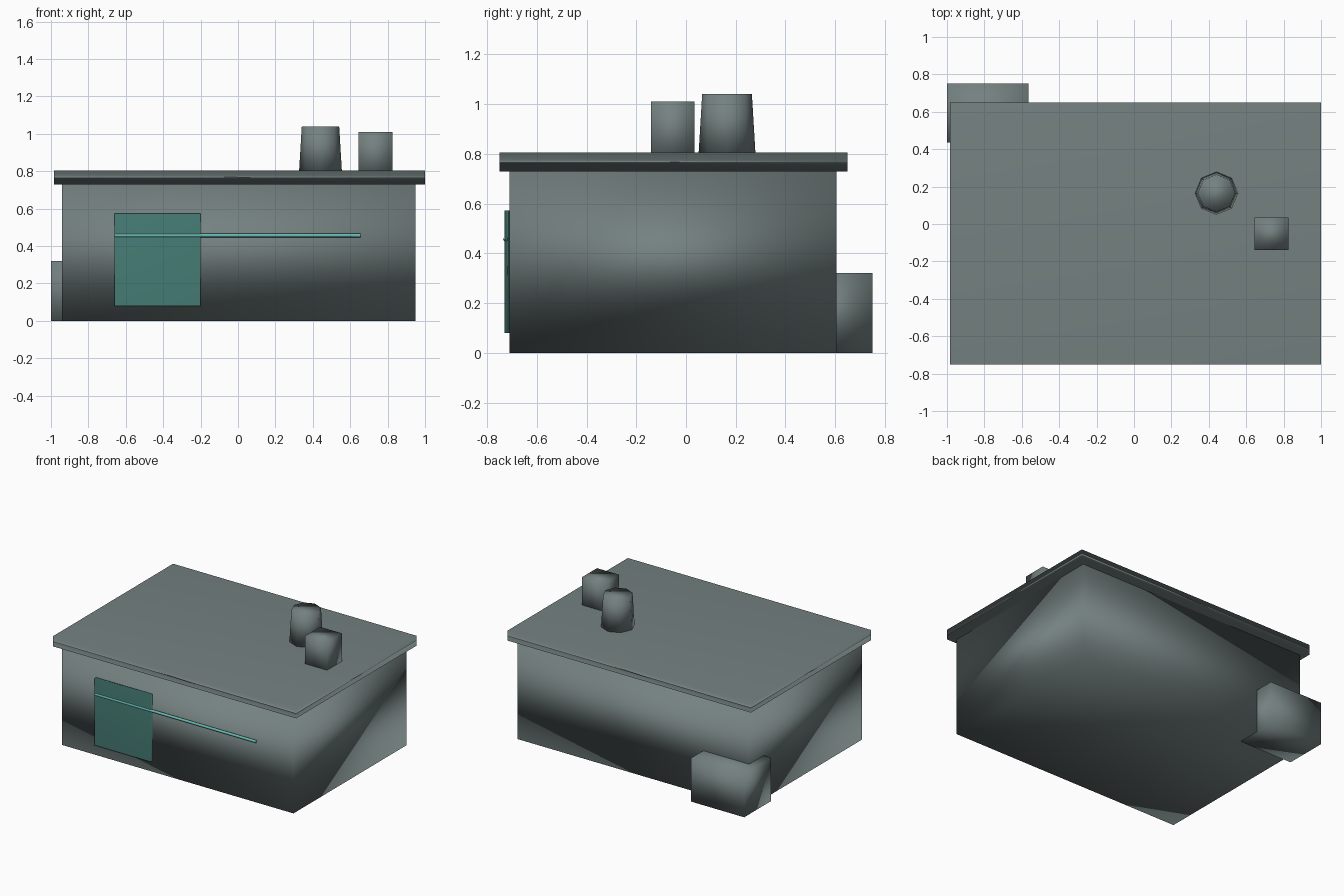
import bpy
import bmesh
from math import pi
from mathutils import Matrix, Vector

cube = bpy.data.objects.get("Cube")
if cube:
    bpy.data.objects.remove(cube, do_unlink=True)


def make_material(name, rgb):
    mat = bpy.data.materials.new(name)
    mat.use_nodes = True
    color = (*rgb, 1.0)
    mat.diffuse_color = color
    bsdf = next(n for n in mat.node_tree.nodes if n.type == "BSDF_PRINCIPLED")
    bsdf.inputs["Base Color"].default_value = color
    return mat


grey = make_material("slate grey", (0.175, 0.22, 0.217))
teal = make_material("dark teal", (0.062, 0.205, 0.18))
aqua = make_material("pale aqua", (0.14, 0.5, 0.46))


def finish(name, bm, mat):
    """Smooth-shaded object whose large faces dominate the normals."""
    mesh = bpy.data.meshes.new(name)
    bmesh.ops.recalc_face_normals(bm, faces=bm.faces)
    for face in bm.faces:
        face.smooth = True
    bm.to_mesh(mesh)
    bm.free()
    mesh.materials.append(mat)
    obj = bpy.data.objects.new(name, mesh)
    bpy.context.collection.objects.link(obj)
    mod = obj.modifiers.new("weighted normals", "WEIGHTED_NORMAL")
    mod.mode = "FACE_AREA"
    return obj


def box(name, low, high, mat):
    low, high = Vector(low), Vector(high)
    matrix = Matrix.Translation((low + high) / 2) @ Matrix.Diagonal((*(high - low), 1))
    bm = bmesh.new()
    bmesh.ops.create_cube(bm, size=1, matrix=matrix)
    return finish(name, bm, mat)


def tube(name, center, r1, r2, length, sides, rotation, mat):
    bm = bmesh.new()
    bmesh.ops.create_cone(bm, cap_ends=True, segments=sides, radius1=r1, radius2=r2,
                          depth=length, matrix=Matrix.Translation(center) @ rotation)
    return finish(name, bm, mat)


# Main building and overhanging flat roof
box("walls", (-0.94, -0.71, 0), (0.95, 0.605, 0.75), grey)
box("roof", (-0.985, -0.75, 0.73), (1.0, 0.65, 0.805), grey)

# Rooftop vent and tapered chimney
box("roof_vent", (0.645, -0.14, 0.79), (0.825, 0.035, 1.01), grey)
tube("chimney", (0.441, 0.165, 0.915), 0.115, 0.1, 0.25, 8,
     Matrix.Identity(4), grey)

# Utility box wrapped around the back right corner
box("utility_box", (-1.0, 0.435, 0), (-0.565, 0.75, 0.32), grey)

# Sliding door with its long rail
box("sliding_door", (-0.66, -0.73, 0.08), (-0.2, -0.705, 0.573), teal)
tube("door_rail", (-0.002, -0.725, 0.457), 0.01, 0.01, 1.315, 8,
     Matrix.Rotation(pi / 2, 4, "Y"), aqua)
